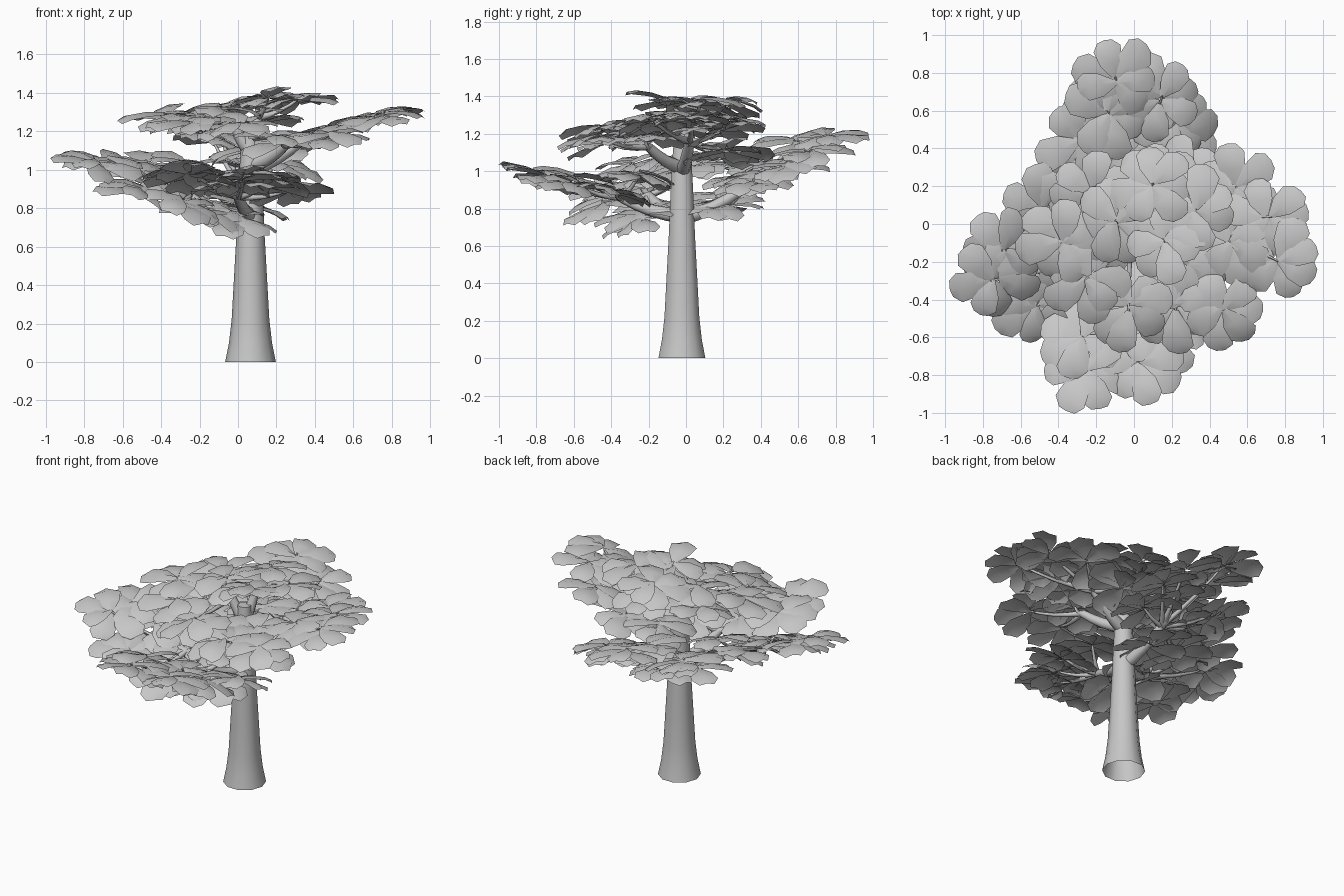
import bpy
import bmesh
import math
import random
from mathutils import Vector, Matrix

random.seed(11)
if "Cube" in bpy.data.objects:
    bpy.data.objects.remove(bpy.data.objects["Cube"], do_unlink=True)

# One plain grey for bark and leaves
grey = bpy.data.materials.new("plain_grey")
grey.use_nodes = True
shade = (0.57, 0.57, 0.57, 1.0)
grey.diffuse_color = shade
grey.node_tree.nodes["Principled BSDF"].inputs["Base Color"].default_value = shade


def finish(name, bm, angle=60):
    """Turn a bmesh into a smooth shaded, grey object."""
    mesh = bpy.data.meshes.new(name)
    bm.to_mesh(mesh)
    bm.free()
    obj = bpy.data.objects.new(name, mesh)
    bpy.context.collection.objects.link(obj)
    mesh.materials.append(grey)
    bpy.ops.object.select_all(action="DESELECT")
    obj.select_set(True)
    bpy.context.view_layer.objects.active = obj
    bpy.ops.object.shade_smooth_by_angle(angle=math.radians(angle))


def add_tube(bm, path, radii, sides):
    """Sweep a tapering ring along a list of points and close the tip."""
    rings = []
    for i, point in enumerate(path):
        along = path[min(i + 1, len(path) - 1)] - path[max(i - 1, 0)]
        turn = Vector((0, 0, 1)).rotation_difference(along.normalized())
        ring = []
        for k in range(sides):
            a = math.tau * k / sides
            offset = turn @ Vector((math.cos(a), math.sin(a), 0))
            ring.append(bm.verts.new(point + offset * radii[i]))
        rings.append(ring)
    for low, high in zip(rings, rings[1:]):
        for k in range(sides):
            n = (k + 1) % sides
            bm.faces.new((low[k], low[n], high[n], high[k]))
    bm.faces.new(rings[-1])


def bend(start, end, lift, steps=4):
    """Points from start to end, sagging or rising by lift midway."""
    return [start.lerp(end, i / steps) + Vector((0, 0, lift * math.sin(math.pi * i / steps)))
            for i in range(steps + 1)]


# Trunk: flared foot, slow taper, open underneath
trunk_rows = [(0, 0.132), (0.1, 0.112), (0.22, 0.098), (0.4, 0.088),
              (0.65, 0.074), (0.9, 0.063), (1.05, 0.055), (1.2, 0.042)]
bm = bmesh.new()
add_tube(bm, [Vector((0.065, -0.022, z)) for z, r in trunk_rows],
         [r for z, r in trunk_rows], 10)
finish("trunk", bm)


# Leaf outline: distance along, half width, rise
LEAF_ROWS = [(0, 0.06, 0), (0.4, 0.3, 0.05), (0.78, 0.36, 0.03), (1, 0.2, -0.05)]


def add_leaf(bm, base, heading, pitch, roll, length):
    """One broad, blunt, slightly arched leaf sheet."""
    place = (Matrix.Translation(base) @ Matrix.Rotation(heading, 4, "Z")
             @ Matrix.Rotation(-pitch, 4, "Y") @ Matrix.Rotation(roll, 4, "X"))
    skew = random.uniform(-0.15, 0.15)
    grid = []
    for t, half, rise in LEAF_ROWS:
        grid.append([bm.verts.new(place @ (Vector((
            t - (0.04 * abs(s) if t == 1 else 0),
            s * half + skew * t,
            rise - 0.06 * abs(s))) * length)) for s in (-1, 0, 1)])
    for a, b in zip(grid, grid[1:]):
        for k in range(2):
            bm.faces.new((a[k], b[k], b[k + 1], a[k + 1]))


def limb(name, fork, hub, slope, rosettes):
    """A branch from the trunk, a twig to each rosette, and leaves on a sloping plane."""
    root, hub = Vector((0.065, -0.02, fork)), Vector(hub)
    centres = [Vector(c) for c in rosettes]
    bm = bmesh.new()
    add_tube(bm, bend(root, hub, -0.02), [0.04, 0.037, 0.033, 0.03, 0.025], 8)
    for centre in centres:
        add_tube(bm, bend(hub, centre, -0.02), [0.02, 0.016, 0.012, 0.009, 0.005], 6)
    finish(name + "_branch", bm)

    bm = bmesh.new()
    slope = Vector(slope)
    for centre in centres:
        back = (hub - centre).normalized()
        spin = math.atan2(-back.y, -back.x) + random.uniform(-0.2, 0.2)
        for k in range(7):
            heading = spin + math.tau * k / 7 + random.uniform(-0.2, 0.2)
            ahead = Vector((math.cos(heading), math.sin(heading)))
            # leaves are staggered down the twig, the leading one at its tip
            base = centre + back * random.uniform(0, 0.015 * min(k, 7 - k) + 0.01)
            base.z += random.uniform(-0.015, 0.025)
            add_leaf(bm, base, heading,
                     slope.dot(ahead) + random.uniform(-0.2, 0.06),
                     slope.dot(ahead.orthogonal()) + random.uniform(-0.2, 0.2),
                     random.uniform(0.2, 0.25))
    finish(name + "_leaves", bm)


# Lower limbs
limb("back", 0.75, (0.03, 0.3, 0.9), (-0.2, 0.1), [
    (-0.1, 0.78, 1.2), (0.15, 0.68, 1.13), (0.22, 0.54, 1.05), (-0.14, 0.6, 1.17),
    (0.04, 0.46, 1.02), (-0.3, 0.44, 1.05), (-0.2, 0.3, 0.98), (0.24, 0.36, 0.95),
    (0.03, 0.2, 0.81), (-0.2, 0.16, 0.86)])
limb("right", 0.74, (-0.25, -0.2, 0.87), (-0.2, 0.25), [
    (-0.76, -0.3, 1.05), (-0.7, -0.14, 1.06), (-0.53, -0.45, 0.89),
    (-0.48, 0.09, 1.04), (-0.5, -0.2, 0.98), (-0.3, -0.45, 0.84),
    (-0.26, 0.02, 1.02), (-0.15, -0.28, 0.78), (0.0, -0.24, 0.75)])
limb("front", 0.76, (0.0, -0.35, 0.86), (0.0, -0.2), [
    (-0.26, -0.78, 1.0), (0.03, -0.75, 0.96), (0.14, -0.58, 0.93),
    (-0.28, -0.6, 0.97), (-0.06, -0.52, 0.92), (0.28, -0.38, 0.9),
    (0.14, -0.24, 1.0)])

# Upper limbs
limb("left", 1.0, (0.34, 0.02, 1.16), (0.16, 0.08), [
    (0.77, -0.2, 1.29), (0.73, 0.04, 1.3), (0.55, 0.2, 1.23),
    (0.52, -0.1, 1.23), (0.28, 0.24, 1.13), (0.05, 0.2, 1.1)])
limb("front_left", 1.02, (0.25, -0.2, 1.13), (-0.05, 0.15), [
    (0.48, -0.46, 1.18), (0.22, -0.46, 1.16), (0.3, -0.22, 1.18)])
limb("crown_right", 1.1, (-0.02, -0.04, 1.24), (0.08, 0.12), [
    (-0.39, -0.1, 1.28), (-0.24, 0.18, 1.29), (-0.26, -0.3, 1.25),
    (-0.1, 0.02, 1.33), (-0.03, -0.46, 1.24)])
limb("crown_left", 1.1, (0.1, 0.04, 1.27), (0.12, -0.12), [
    (0.1, 0.22, 1.38), (0.33, 0.08, 1.38), (0.16, -0.1, 1.38), (0.14, 0.24, 1.26)])
